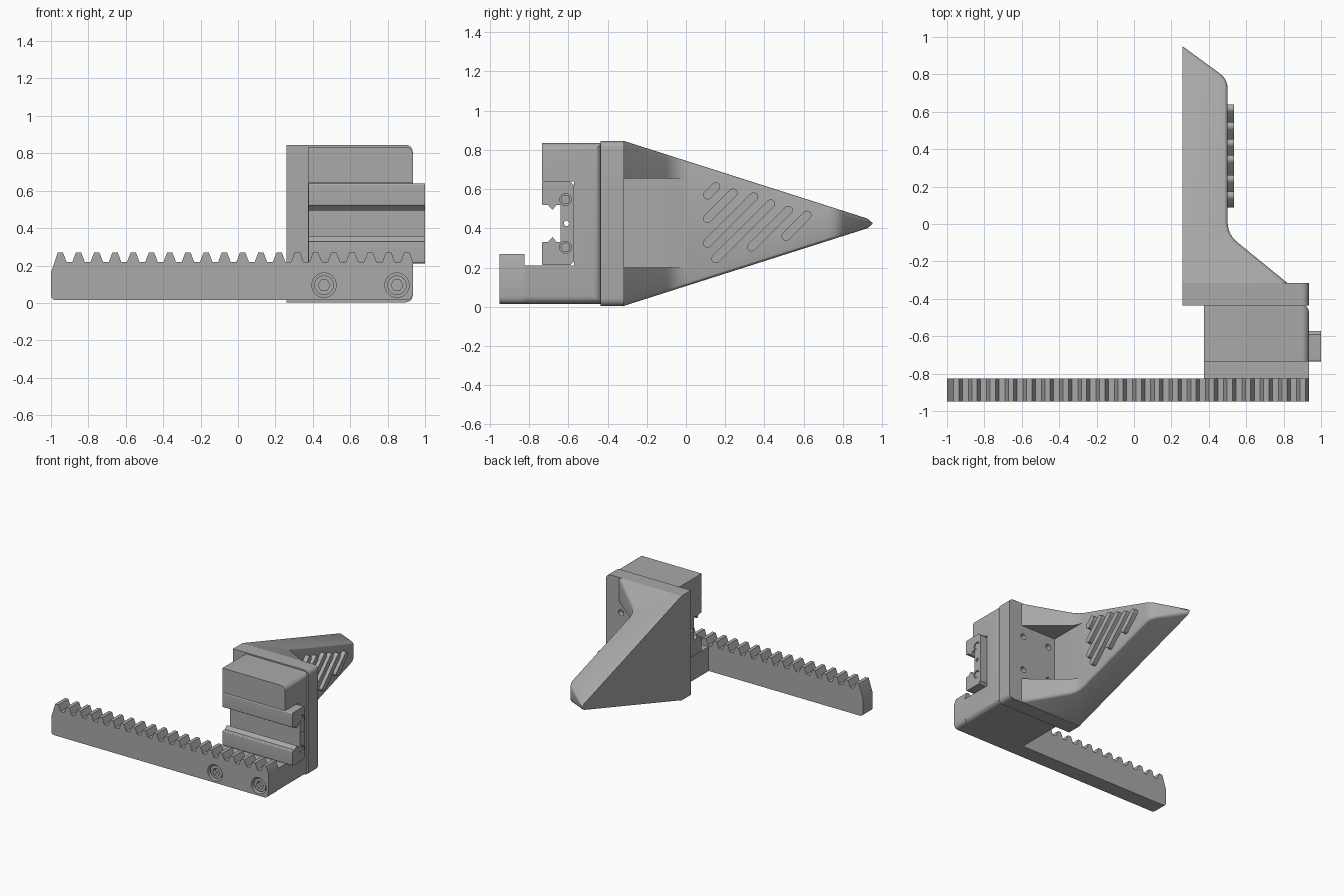
import bpy, bmesh, math
from mathutils import Vector

if "Cube" in bpy.data.objects:
    bpy.data.objects.remove(bpy.data.objects["Cube"], do_unlink=True)

grey = bpy.data.materials.new("plain_grey")
grey.use_nodes = True
COLOUR = (0.4, 0.4, 0.4, 1)
grey.diffuse_color = COLOUR
grey.node_tree.nodes["Principled BSDF"].inputs["Base Color"].default_value = COLOUR

# Maps (u, v, along) to xyz for an extrusion along each axis
PLACE = {"x": lambda u, v, w: (w, u, v),
         "y": lambda u, v, w: (u, w, v),
         "z": lambda u, v, w: (u, v, w)}


def fillet(points, steps=6):
    """Round every corner that carries a third value, its tangent length."""
    out = []
    for i, p in enumerate(points):
        c = Vector(p[:2])
        if len(p) < 3:
            out.append(c)
            continue
        a = c + (Vector(points[i - 1][:2]) - c).normalized() * p[2]
        b = c + (Vector(points[(i + 1) % len(points)][:2]) - c).normalized() * p[2]
        for k in range(steps + 1):
            t = k / steps
            out.append(a * (1 - t) ** 2 + c * 2 * t * (1 - t) + b * t * t)
    return out


def prism_bm(points, axis, lo, hi):
    bm = bmesh.new()
    put = PLACE[axis]
    face = bm.faces.new([bm.verts.new(put(p[0], p[1], lo)) for p in fillet(points)])
    new = bmesh.ops.extrude_face_region(bm, geom=[face])["geom"]
    shift = Vector(put(0, 0, hi - lo))
    bmesh.ops.translate(bm, vec=shift, verts=[g for g in new if isinstance(g, bmesh.types.BMVert)])
    bmesh.ops.recalc_face_normals(bm, faces=bm.faces)
    return bm


def finish(name, bm):
    mesh = bpy.data.meshes.new(name)
    bmesh.ops.recalc_face_normals(bm, faces=bm.faces)
    bm.to_mesh(mesh)
    bm.free()
    obj = bpy.data.objects.new(name, mesh)
    bpy.context.collection.objects.link(obj)
    mesh.materials.append(grey)
    return obj


def prism(name, points, axis, lo, hi):
    return finish(name, prism_bm(points, axis, lo, hi))


def disc(u, v, r, sides=24):
    return [(u + r * math.cos(math.tau * i / sides), v + r * math.sin(math.tau * i / sides))
            for i in range(sides)]


def box(u0, u1, v0, v1):
    return [(u0, v0), (u1, v0), (u1, v1), (u0, v1)]


def activate(obj):
    bpy.ops.object.select_all(action="DESELECT")
    obj.select_set(True)
    bpy.context.view_layer.objects.active = obj


def cut(obj, points, axis, lo, hi):
    cutter = prism("cutter", points, axis, lo, hi)
    mod = obj.modifiers.new("cut", "BOOLEAN")
    mod.operation, mod.solver, mod.object = "DIFFERENCE", "EXACT", cutter
    activate(obj)
    bpy.ops.object.modifier_apply(modifier=mod.name)
    bpy.data.objects.remove(cutter, do_unlink=True)


MID = 0.425   # height of the symmetry plane
SIDE = 0.935  # outer side of the jaw

# Toothed rack
PITCH, TIP, ROOT = 0.0975, 0.27, 0.22
rack_profile = [(SIDE, ROOT), (SIDE, 0.015, 0.04), (-1, 0.015, 0.03), (-1, 0.16)]
for i in range(20):
    x = -0.95 + PITCH * i
    if i:
        rack_profile.append((x - 0.033, ROOT))
    rack_profile += [(x - 0.014, TIP), (x + 0.014, TIP)]
    if i < 19:
        rack_profile.append((x + 0.033, ROOT))
rack = prism("rack", rack_profile, "y", -0.95, -0.825)

# Recessed socket screws in the rack
for i, x in enumerate((0.46, 0.85)):
    cut(rack, disc(x, 0.095, 0.065, 32), "y", -1.0, -0.88)
    screw = prism(f"rack_screw_{i + 1}", disc(x, 0.095, 0.052, 32), "y", -0.935, -0.87)
    cut(screw, disc(x, 0.095, 0.032, 6), "y", -1.0, -0.9)

# C-shaped block that holds the slider
block_bm = prism_bm([(-0.43, 0.015), (-0.83, 0.015), (-0.83, 0.21), (-0.57, 0.21),
                     (-0.57, 0.64), (-0.735, 0.64), (-0.735, 0.835), (-0.43, 0.835)],
                    "x", 0.375, SIDE)
corner = [e for e in block_bm.edges
          if all(v.co.x > 0.93 and abs(v.co.z - MID) > 0.4 for v in e.verts)]
bmesh.ops.bevel(block_bm, geom=corner, offset=0.04, segments=6, profile=0.5, affect="EDGES")
finish("slider_block", block_bm)

# Linear slider with a rail channel, mirrored about the middle height
half = [(-0.64, 0.095), (-0.66, 0.095), (-0.68, 0.07), (-0.705, 0.095), (-0.735, 0.095, 0.008),
        (-0.735, 0.213, 0.012), (-0.59, 0.213), (-0.572, 0.195)]
slider_profile = [(p[0], MID + p[1], *p[2:]) for p in half]
slider_profile += [(p[0], MID - p[1], *p[2:]) for p in reversed(half)]
slider = prism("slider", slider_profile, "x", 0.377, 1.0)
for dz in (-0.122, 0.122):
    cut(slider, disc(-0.615, MID + dz, 0.03), "x", 0.985, 1.1)
    prism("slider_end_screw", disc(-0.615, MID + dz, 0.024), "x", 0.98, 0.995)
cut(slider, disc(-0.609, MID, 0.014, 16), "x", 0.3, 1.1)

# Palm plate with mounting holes
palm = prism("palm_plate", [(0.26, 0.003), (SIDE, 0.003, 0.045), (SIDE, 0.845, 0.045),
                            (0.26, 0.845)], "y", -0.435, -0.315)
for x in (0.56, 0.8):
    for dz in (-0.14, 0.14):
        cut(palm, disc(x, MID + dz, 0.024, 16), "y", -0.36, -0.2)

# Tapered finger: side profile trimmed by mirrored sloping planes
finger_bm = prism_bm([(0.26, -0.315), (0.82, -0.315), (0.5, -0.055, 0.07),
                      (0.5, 0.775, 0.05), (0.26, 0.95)], "z", 0.0, 0.85)


def trim(bm, y0, h0, y1, h1):
    for s in (1, -1):
        plane = Vector((0, h0 - h1, s * (y1 - y0)))
        bmesh.ops.bisect_plane(bm, geom=bm.verts[:] + bm.edges[:] + bm.faces[:],
                               plane_co=(0, y0, MID + s * h0), plane_no=plane, clear_outer=True)
        bmesh.ops.holes_fill(bm, edges=[e for e in bm.edges if e.is_boundary])
    bmesh.ops.recalc_face_normals(bm, faces=bm.faces)


trim(finger_bm, -0.315, 0.42, 0.94, 0.02)
rim = []
for e in finger_bm.edges:
    slope = [f for f in e.link_faces if abs(f.normal.z) > 0.5]
    inner = [f for f in e.link_faces if f.normal.x > 0.2 and abs(f.normal.z) < 0.1]
    if slope and inner:
        rim.append(e)
bmesh.ops.bevel(finger_bm, geom=rim, offset=0.02, segments=3, profile=0.5, affect="EDGES")
trim(finger_bm, 0.925, 0.025, 0.955, 0.0)
finger = finish("finger", finger_bm)
cut(finger, box(0.5, 1.0, 0.2, 0.66), "z", -1, -0.9)
# Pocket between the two gussets
cut(finger, box(-0.4, 0.02, 0.2, 0.655), "x", 0.5005, 1.0)

# Slanted grip ribs: start y, start z, length along each axis
ribs = [(0.11, 0.57, 0.042), (0.11, 0.45, 0.13), (0.11, 0.325, 0.235),
        (0.152, 0.245, 0.28), (0.335, 0.305, 0.187), (0.51, 0.36, 0.107)]
for i, (y, z, run) in enumerate(ribs):
    outline = []
    for k in range(18):
        far = k < 9
        a = math.radians(-45) + math.pi * (k if far else k - 1) / 8
        outline.append((y + run * far + 0.023 * math.cos(a), z + run * far + 0.023 * math.sin(a)))
    prism(f"grip_rib_{i + 1}", outline, "x", 0.49, 0.535)

# Smooth rounded parts while keeping hard edges
for obj in bpy.context.scene.objects:
    if obj.type == "MESH":
        activate(obj)
        bpy.ops.object.shade_smooth_by_angle(angle=math.radians(25))
